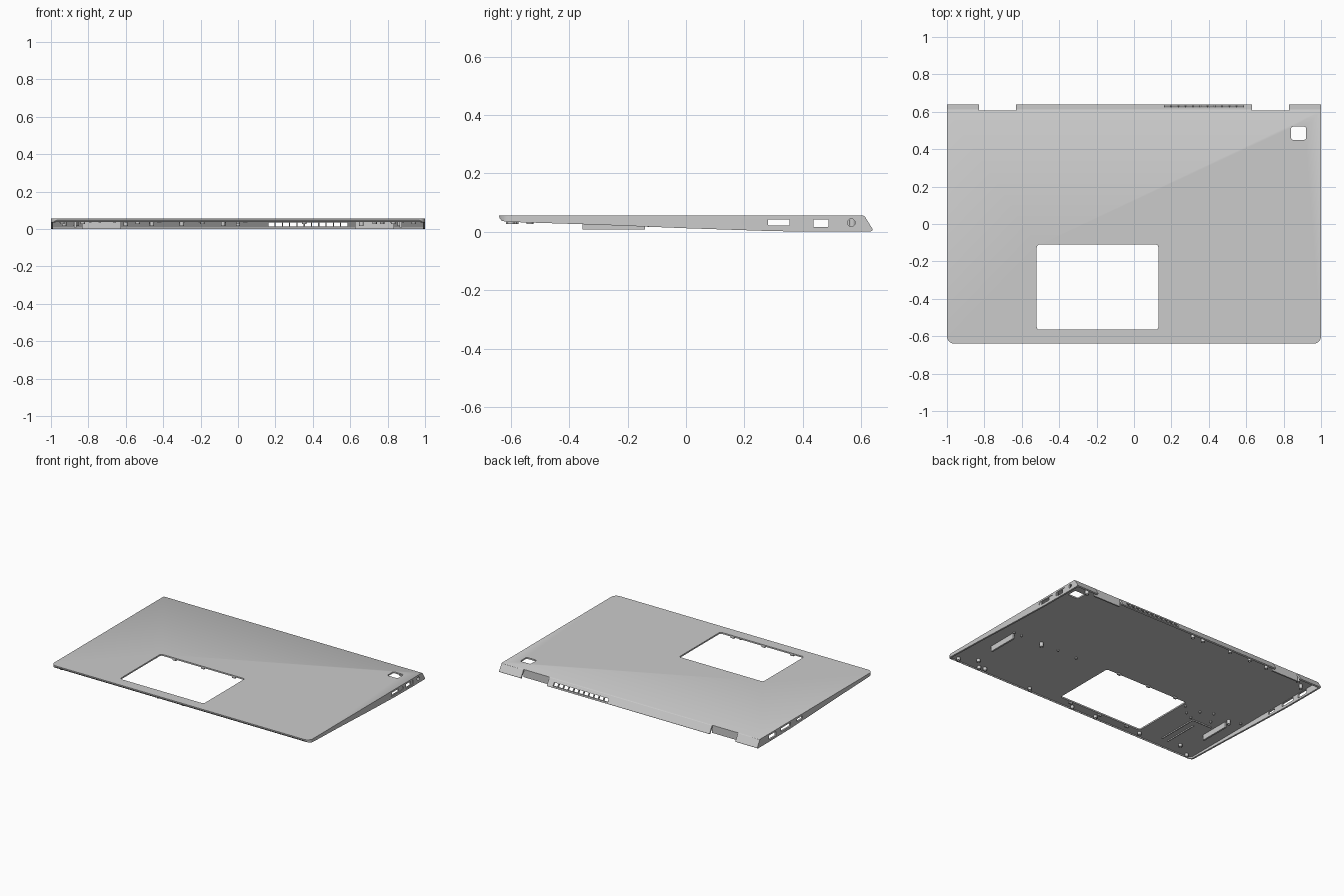
import bpy, bmesh, math

if "Cube" in bpy.data.objects:
    bpy.data.objects.remove(bpy.data.objects["Cube"])

PLATE = 0.046   # underside of the top plate


def link(name, bm):
    bmesh.ops.recalc_face_normals(bm, faces=bm.faces)
    me = bpy.data.meshes.new(name)
    bm.to_mesh(me)
    bm.free()
    ob = bpy.data.objects.new(name, me)
    bpy.context.collection.objects.link(ob)
    return ob


def prism(name, pts, axis, lo, hi):
    """Extrude a 2D outline along x (points are y,z) or z (points are x,y)."""
    bm = bmesh.new()
    at = (lambda p, d: (d, p[0], p[1])) if axis == 'x' else (lambda p, d: (p[0], p[1], d))
    a = [bm.verts.new(at(p, lo)) for p in pts]
    b = [bm.verts.new(at(p, hi)) for p in pts]
    bm.faces.new(a)
    bm.faces.new(b[::-1])
    for i in range(len(pts)):
        j = (i + 1) % len(pts)
        bm.faces.new((a[i], a[j], b[j], b[i]))
    return link(name, bm)


def rounded(x0, x1, y0, y1, radii, n=6):
    """Rounded rectangle; radii order: left-low, right-low, right-high, left-high."""
    pts = []
    corners = ((x0, y0, 1, 1), (x1, y0, -1, 1), (x1, y1, -1, -1), (x0, y1, 1, -1))
    for k, ((x, y, sx, sy), r) in enumerate(zip(corners, radii)):
        if r == 0:
            pts.append((x, y))
            continue
        for i in range(n + 1):
            a = math.pi * (1 + k / 2 + i / n / 2)
            pts.append((x + sx * r + r * math.cos(a), y + sy * r + r * math.sin(a)))
    return pts


def add_box(bm, x0, x1, y0, y1, z0, z1):
    vs = bmesh.ops.create_cube(bm, size=1)['verts']
    for v in vs:
        v.co = ((x0 + x1) / 2 + v.co.x * (x1 - x0), (y0 + y1) / 2 + v.co.y * (y1 - y0),
                (z0 + z1) / 2 + v.co.z * (z1 - z0))


def boxes(name, items):
    bm = bmesh.new()
    for it in items:
        add_box(bm, *it)
    return link(name, bm)


def boolean(ob, cutter, op='DIFFERENCE'):
    m = ob.modifiers.new('cut', 'BOOLEAN')
    m.operation, m.solver, m.object = op, 'EXACT', cutter
    bpy.context.view_layer.objects.active = ob
    bpy.ops.object.modifier_apply(modifier=m.name)
    bpy.data.objects.remove(cutter)


# Shell: wedge-shaped side profile trimmed by the plan outline
outer = [(-.64, .056), (-.639, .047), (-.632, .038), (-.615, .034), (-.3, .024), (0, .012),
         (.3, .002), (.5, 0), (.63, 0), (.639, .004), (.639, .009), (.612, .053), (.606, .056)]
shell = prism('top_case', outer, 'x', -1.1, 1.1)
boolean(shell, prism('plan', rounded(-1, 1, -.64, .64, (.04, .04, 0, 0)), 'z', -.1, .1), 'INTERSECT')

# Hollow underside
inner = [(-.628, PLATE), (-.628, -.05), (.628, -.05), (.628, .008), (.602, PLATE)]
cavity = prism('cavity', inner, 'x', -1.1, 1.1)
boolean(cavity, prism('plan', rounded(-.988, .988, -.628, .64, (.03, .03, 0, 0)), 'z', -.2, .2), 'INTERSECT')
boolean(shell, cavity)

# Touchpad window and small square sensor window
boolean(shell, prism('pad', rounded(-.52, .13, -.565, -.11, [.015] * 4), 'z', -.1, .1))
boolean(shell, prism('sensor', rounded(.84, .92, .45, .52, [.01] * 4), 'z', -.1, .1))

# Hinge notches and rear vent slots
boolean(shell, boxes('notches', [(s * .73 - .1, s * .73 + .1, .608, .7, -.1, .1) for s in (-1, 1)]))
boolean(shell, boxes('vents', [(.162 + i * .039, .195 + i * .039, .6, .7, .013, .035) for i in range(11)]))

# Side ports: shallow recess plus through hole (side, y0, y1, z0, z1, radius, is_hole)
ports = [(1, .262, .4, .02, .044, .011, 0), (1, .28, .355, .022, .042, .003, 1),
         (1, .43, .51, .014, .044, .004, 0), (1, .436, .488, .016, .042, .004, 1),
         (1, .553, .579, .018, .044, .0125, 1),
         (-1, .43, .51, .014, .044, .004, 1), (-1, .272, .38, .02, .044, .004, 1),
         (-1, .14, .2, .022, .042, .004, 1)]
for s, y0, y1, z0, z1, r, hole in ports:
    x = sorted((s * (.95 if hole else .996), s * 1.05))
    boolean(shell, prism('port', rounded(y0, y1, z0, z1, [r] * 4, 5), 'x', *x))

# Walls behind the hinge notches
boxes('hinge_walls', [(s * .73 - .104, s * .73 + .104, .598, .608, .001, .05) for s in (-1, 1)])

# Long support ribs on both sides of the underside
boxes('side_ribs', [(s * .87 - .006, s * .87 + .006, -.355, -.14, .008, .048) for s in (-1, 1)])

# Low cable guide ribs beside the touchpad
boxes('cable_guides', [(-.693, -.687, -.55, -.25, .038, .048), (-.743, -.737, -.55, -.3, .038, .048),
                       (-.84, -.69, -.25, -.244, .038, .048)])

# Tabs around the touchpad window
boxes('touchpad_tabs', [(x - .012, x + .012, y - .006, y + .006, .034, .048)
                        for x in (-.42, -.2, .04) for y in (-.575, -.1)])


def tubes(name, centres, r, z0s, seg=16):
    """Hollow round posts hanging from the plate."""
    bm = bmesh.new()
    for (x, y), z0 in zip(centres, z0s):
        rings = []
        for rad, z in ((r, PLATE + .002), (r, z0), (r * .5, z0), (r * .5, PLATE + .002)):
            rings.append([bm.verts.new((x + rad * math.cos(2 * math.pi * i / seg),
                                        y + rad * math.sin(2 * math.pi * i / seg), z)) for i in range(seg)])
        for k in range(4):
            a, b = rings[k], rings[(k + 1) % 4]
            for i in range(seg):
                j = (i + 1) % seg
                bm.faces.new((a[i], a[j], b[j], b[i]))
    return link(name, bm)


# Screw bosses along the edges
bosses = [(.94, -.6), (.77, -.6), (.73, -.59), (.354, -.6), (0, -.605), (-.19, -.605), (-.536, -.585),
          (-.83, -.535), (.83, -.535), (-.94, -.605), (.66, -.12), (-.87, -.11), (.864, .57), (0, .577), (-.08, .58),
          (-.3, .585), (-.46, .585), (-.6, .58), (-.862, .58), (-.93, .525)]
posts = [tubes('screw_bosses', bosses, .012, [.026 if y < -.4 else .016 for x, y in bosses])]

# Small locating pins
pins = [(.88, -.125), (.82, -.125), (.525, -.12), (.374, -.12), (-.54, -.14), (-.66, -.14),
        (-.95, -.086), (-.79, -.19), (-.66, -.23), (-.6, -.2), (-.74, -.1)]
posts.append(tubes('locating_pins', pins, .007, [.034] * len(pins), 10))

# Smooth the rounded parts, keep hard edges
bpy.ops.object.select_all(action='DESELECT')
for ob in [shell] + posts:
    ob.select_set(True)
bpy.context.view_layer.objects.active = shell
bpy.ops.object.shade_smooth_by_angle(angle=math.radians(30))
